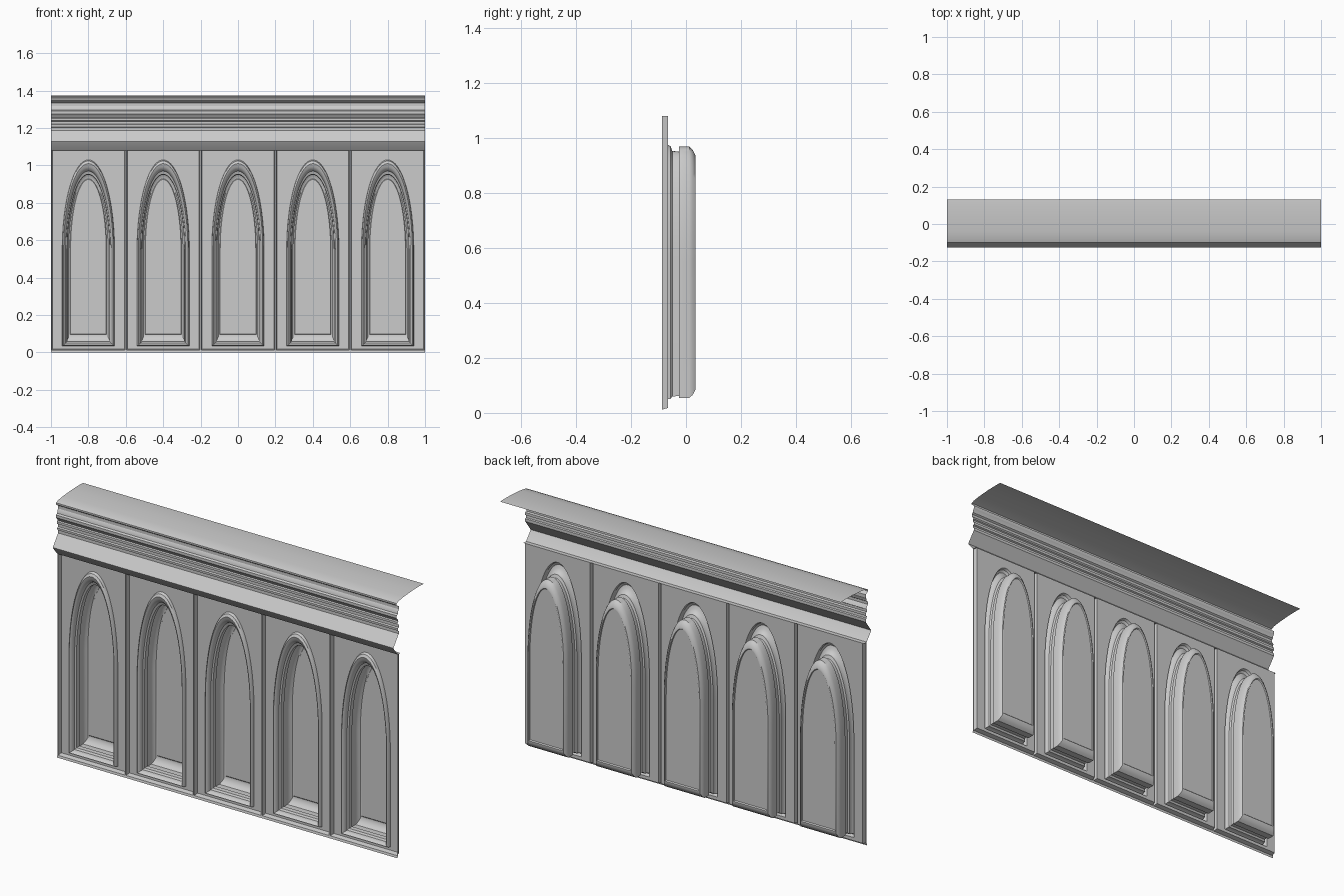
import bpy, bmesh, math

if "Cube" in bpy.data.objects:
    bpy.data.objects.remove(bpy.data.objects["Cube"])

HALF = 0.2        # half width of one bay
SPRING = 0.55     # height where the arch starts to curve
PANEL_Y, RIB_Y, TOP = -0.065, -0.087, 1.08


def finish(name, bm, angle=35):
    bmesh.ops.remove_doubles(bm, verts=bm.verts, dist=0.0002)
    bmesh.ops.recalc_face_normals(bm, faces=bm.faces)
    mesh = bpy.data.meshes.new(name)
    bm.to_mesh(mesh)
    bm.free()
    ob = bpy.data.objects.new(name, mesh)
    bpy.context.collection.objects.link(ob)
    bpy.ops.object.select_all(action='DESELECT')
    ob.select_set(True)
    bpy.context.view_layer.objects.active = ob
    bpy.ops.object.shade_smooth_by_angle(angle=math.radians(angle))
    return ob


def arch(w, bottom, apex, y, n=32):
    """Arched outline from bottom right, over the apex, to bottom left."""
    pts = [(w, y, bottom)]
    for i in range(n + 1):
        a = math.pi * i / n
        pts.append((w * math.cos(a), y, SPRING + (apex - SPRING) * math.sin(a)))
    return pts + [(-w, y, bottom)]


def face(bm, pts):
    return bm.faces.new([bm.verts.new(p) for p in pts])


# Niche moulding: (half width, bottom, apex, y) from the panel inwards
NICHE = [(0.140, 0.035, 1.030, -0.065), (0.138, 0.037, 1.024, -0.078),
         (0.132, 0.041, 1.010, -0.085), (0.126, 0.046, 0.992, -0.080),
         (0.121, 0.050, 0.975, -0.067), (0.120, 0.051, 0.970, -0.056),
         (0.113, 0.060, 0.953, -0.050), (0.112, 0.061, 0.950, -0.026),
         (0.118, 0.055, 0.968, -0.025), (0.118, 0.055, 0.968, 0.012),
         (0.113, 0.065, 0.957, 0.024), (0.105, 0.084, 0.938, 0.034),
         (0.098, 0.095, 0.929, 0.035), (0.095, 0.100, 0.925, 0.030)]

# Recessed arched niche
bm = bmesh.new()
rings = [[bm.verts.new(p) for p in arch(*row)] for row in NICHE]
for a, b in zip(rings, rings[1:]):
    for i in range(len(a)):
        j = (i + 1) % len(a)
        bm.faces.new((a[i], a[j], b[j], b[i]))
bm.faces.new(rings[-1])
niche = finish("arched_niche", bm)

# Flat panel around the niche, side ribs and sloping sill
bm = bmesh.new()
inner = HALF - 0.008
hole = arch(*NICHE[0])
face(bm, [(-inner, PANEL_Y, 0.018), (-inner, PANEL_Y, TOP), (inner, PANEL_Y, TOP),
          (inner, PANEL_Y, 0.018)] + hole)
for s in (-1, 1):
    face(bm, [(s * inner, PANEL_Y, 0.018), (s * inner, PANEL_Y, TOP),
              (s * (HALF - 0.004), RIB_Y, TOP), (s * (HALF - 0.004), RIB_Y, 0.012)])
    face(bm, [(s * (HALF - 0.004), RIB_Y, 0.012), (s * (HALF - 0.004), RIB_Y, TOP),
              (s * HALF, RIB_Y, TOP), (s * HALF, RIB_Y, 0.012)])
left = [(-HALF, RIB_Y - 0.003, 0), (-HALF, RIB_Y, 0.012), (-HALF + 0.004, RIB_Y, 0.012),
        (-inner, PANEL_Y, 0.018), (-0.14, PANEL_Y, 0.035)]
for a, b in zip(left, left[1:]):
    face(bm, [a, b, (-b[0], b[1], b[2]), (-a[0], a[1], a[2])]) if a[2] != b[2] else None
panel = finish("wall_panel", bm, 15)

# Repeat the bay five times
for i in range(5):
    x = -0.8 + 0.4 * i
    for src in (niche, panel):
        ob = src if i == 0 else src.copy()
        ob.location.x = x
        if i:
            bpy.context.collection.objects.link(ob)

# Cornice: open (y, z) profile swept along the width
CORNICE = [(-0.065, 1.080), (-0.087, 1.080), (-0.122, 1.122), (-0.125, 1.128),
           (-0.080, 1.188), (-0.080, 1.203), (-0.087, 1.206), (-0.088, 1.218),
           (-0.080, 1.222), (-0.080, 1.236), (-0.089, 1.240), (-0.089, 1.252),
           (-0.083, 1.256), (-0.090, 1.268), (-0.097, 1.276), (-0.097, 1.290),
           (-0.088, 1.296), (-0.086, 1.308), (-0.080, 1.318), (-0.080, 1.334),
           (-0.098, 1.346), (-0.098, 1.355), (-0.080, 1.362), (-0.040, 1.368),
           (0.040, 1.374), (0.100, 1.375), (0.130, 1.373)]
bm = bmesh.new()
for a, b in zip(CORNICE, CORNICE[1:]):
    face(bm, [(-1, *a), (1, *a), (1, *b), (-1, *b)])
finish("cornice", bm, 25)
